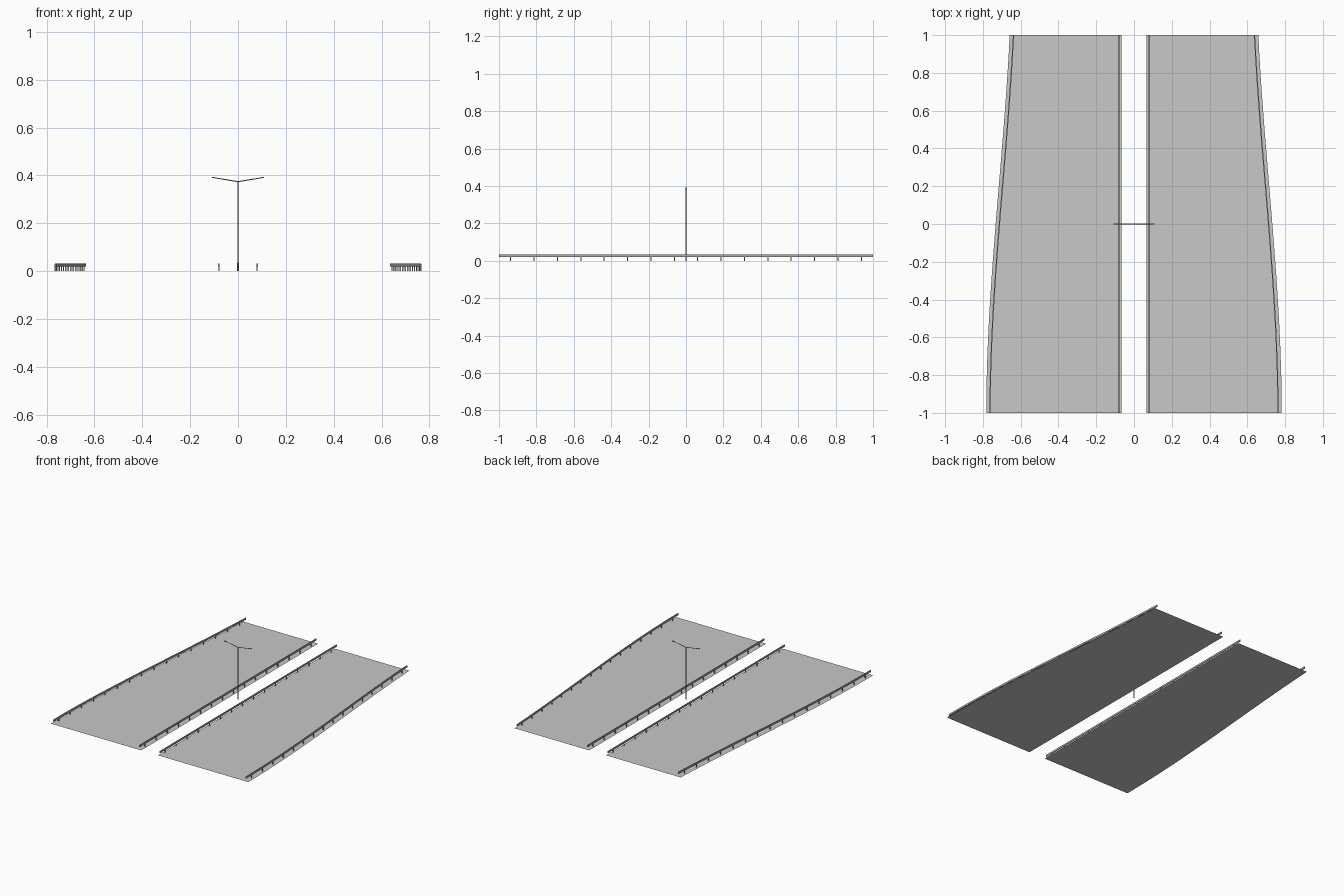
import bpy
import bmesh
from math import pi
from mathutils import Vector

cube = bpy.data.objects.get("Cube")
if cube:
    bpy.data.objects.remove(cube)


def material(name, r, g, b):
    m = bpy.data.materials.new(name)
    m.use_nodes = True
    m.diffuse_color = (r, g, b, 1)
    m.node_tree.nodes["Principled BSDF"].inputs["Base Color"].default_value = (r, g, b, 1)
    return m


ASPHALT = material("asphalt grey", 0.58, 0.58, 0.58)
STEEL = material("rail steel", 0.42, 0.43, 0.40)
POLE = material("lamp grey", 0.27, 0.27, 0.31)


def finish(name, bm, mat):
    bmesh.ops.recalc_face_normals(bm, faces=bm.faces)
    mesh = bpy.data.meshes.new(name)
    bm.to_mesh(mesh)
    bm.free()
    mesh.materials.append(mat)
    obj = bpy.data.objects.new(name, mesh)
    bpy.context.collection.objects.link(obj)
    return obj


def sweep(bm, rows, closed=False):
    """Skin consecutive rows of points with quads; closed rows get end caps."""
    rows = [[bm.verts.new(p) for p in row] for row in rows]
    n = len(rows[0])
    for a, b in zip(rows, rows[1:]):
        for i in range(n if closed else n - 1):
            j = (i + 1) % n
            bm.faces.new((a[i], a[j], b[j], b[i]))
    if closed:
        bm.faces.new(rows[0])
        bm.faces.new(rows[-1])


def box(bm, centre, size):
    verts = bmesh.ops.create_cube(bm, size=1)["verts"]
    for v in verts:
        v.co = Vector(centre) + Vector([c * s for c, s in zip(v.co, size)])


def rod(bm, start, end, r1, r2, sides=8):
    start, end = Vector(start), Vector(end)
    d = end - start
    verts = bmesh.ops.create_cone(bm, cap_ends=True, segments=sides, radius1=r1,
                                  radius2=r2, depth=d.length)["verts"]
    turn = d.to_track_quat("Z", "Y")
    for v in verts:
        v.co = turn @ v.co + (start + end) / 2


# Lines followed by the guard rails
def outer_line(y):
    t = (y + 1) / 2
    return 0.762 - 0.124 * (t * t * (3 - 2 * t) + 0.8 * (t ** 3 - t * t))


def inner_line(y):
    return 0.081


STEPS = [-1 + i / 16 for i in range(33)]
POST_YS = [-0.9375 + i / 8 for i in range(16)]
# Rail beam section: offset away from the road, height
BEAM = [(-0.003, 0.020), (0.003, 0.020), (0.003, 0.033), (-0.003, 0.033)]

for side, s in (("left", 1), ("right", -1)):
    # Road surface
    bm = bmesh.new()
    sweep(bm, [[(s * 0.066, y, 0), (s * (outer_line(y) + 0.02), y, 0)] for y in STEPS])
    road = finish(side + "_road", bm, ASPHALT)
    if road.data.polygons[0].normal.z < 0:
        road.data.flip_normals()

    for place, line, away in (("outer", outer_line, 1), ("inner", inner_line, -1)):
        # Rail beam
        bm = bmesh.new()
        sweep(bm, [[(s * (line(y) + away * d), y, z) for d, z in BEAM] for y in STEPS], True)
        finish(f"{side}_{place}_rail", bm, STEEL)
        # Rail posts
        bm = bmesh.new()
        for y in POST_YS:
            box(bm, (s * (line(y) + away * 0.002), y, 0.015), (0.005, 0.005, 0.03))
        finish(f"{side}_{place}_posts", bm, STEEL)

# Street lamp in the central gap
bm = bmesh.new()
rod(bm, (0, 0, 0), (0, 0, 0.036), 0.004, 0.004)
rod(bm, (0, 0, 0.036), (0, 0, 0.376), 0.003, 0.0025)
finish("lamp_pole", bm, POLE)

for side, s in (("left", 1), ("right", -1)):
    bm = bmesh.new()
    rod(bm, (0, 0, 0.374), (s * 0.098, 0, 0.390), 0.002, 0.002)
    finish(side + "_lamp_arm", bm, POLE)
    bm = bmesh.new()
    box(bm, (0, 0, 0), (0.014, 0.007, 0.004))
    head = finish(side + "_lamp_head", bm, POLE)
    head.location = (s * 0.102, 0, 0.391)
    head.rotation_euler.y = -s * pi / 18
